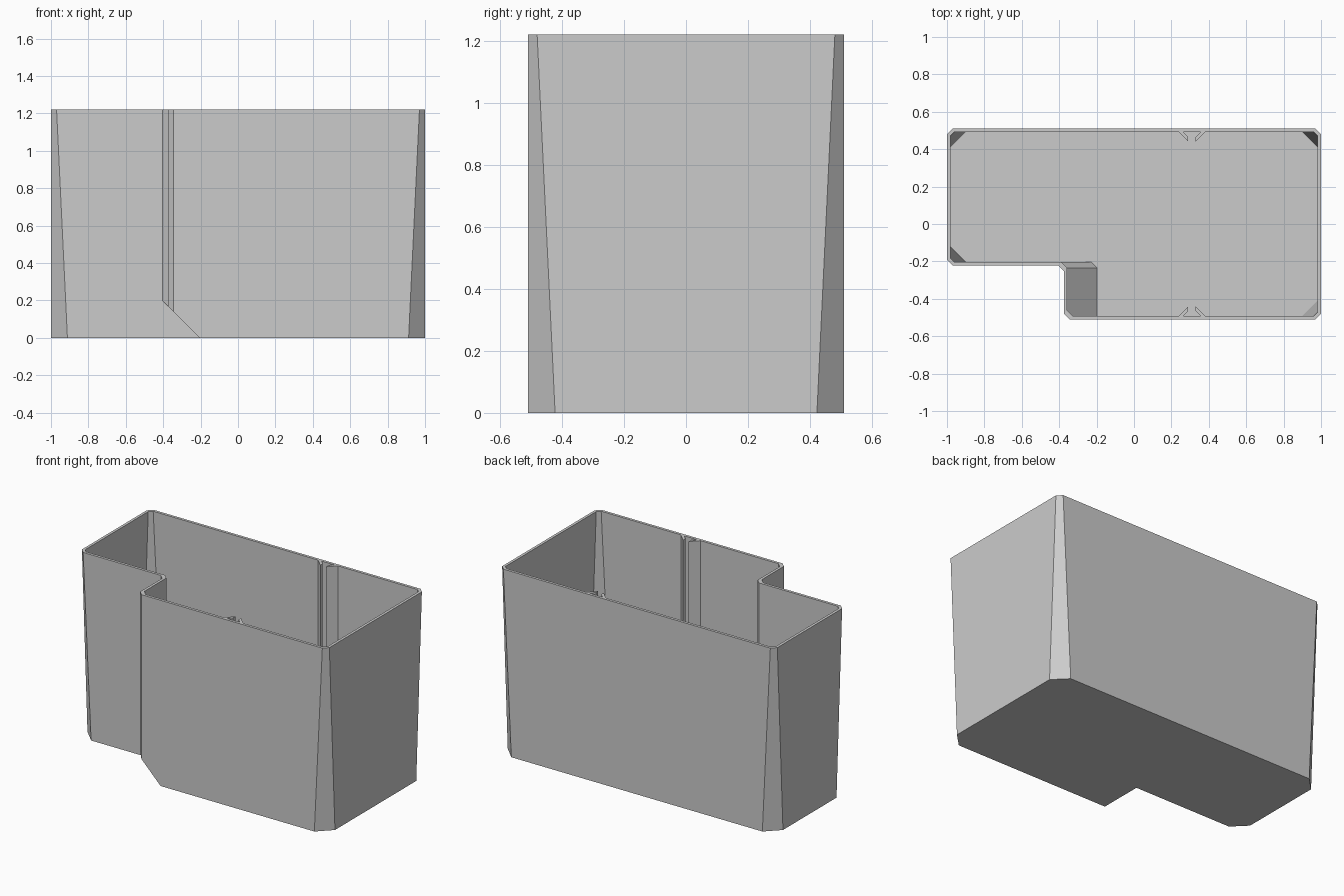
import bpy, bmesh

HEIGHT, WALL = 1.22, 0.018
BEVEL = 0.03          # constant bevel on the step corners
RAMP = -0.205         # ramp plane: x + z = RAMP

cube = bpy.data.objects.get("Cube")
if cube:
    bpy.data.objects.remove(cube, do_unlink=True)

grey = bpy.data.materials.new("plain_grey")
grey.use_nodes = True
grey.diffuse_color = (0.6, 0.6, 0.6, 1)
grey.node_tree.nodes["Principled BSDF"].inputs["Base Color"].default_value = grey.diffuse_color


def loft(name, rings):
    """Closed solid through matching rings of 3D points."""
    bm = bmesh.new()
    loops = [[bm.verts.new(p) for p in ring] for ring in rings]
    for low, high in zip(loops, loops[1:]):
        for i in range(len(low)):
            j = (i + 1) % len(low)
            bm.faces.new((low[i], low[j], high[j], high[i]))
    bm.faces.new(loops[0][::-1])
    bm.faces.new(loops[-1])
    bmesh.ops.recalc_face_normals(bm, faces=bm.faces)
    mesh = bpy.data.meshes.new(name)
    bm.to_mesh(mesh)
    bm.free()
    mesh.materials.append(grey)
    obj = bpy.data.objects.new(name, mesh)
    bpy.context.collection.objects.link(obj)
    return obj


def outline(inset, corner, z):
    """Stepped outline; the four outer corners are cut by `corner`."""
    x, y, c, b = 1 - inset, 0.51 - inset, corner, BEVEL
    step_x, step_y = -0.375 + inset, -0.222 + inset
    points = [(x, -y + c), (x, y - c), (x - c, y), (-x + c, y),
              (-x, y - c), (-x, step_y + c), (-x + c, step_y),
              (step_x - b, step_y), (step_x, step_y - b),
              (step_x, -y + b), (step_x + b, -y), (x - c, -y)]
    return [(px, py, z) for px, py in points]


def ramp_cutter(name, plane, stations):
    """Wedge below the ramp plane, swept along y with an x shift."""
    return loft(name, [[(plane + 0.3 + s, y, -0.3), (plane - 0.6 + s, y, 0.6),
                        (plane - 0.6 + s, y, -0.3)] for y, s in stations])


def subtract(target, cutter):
    cutter.hide_render = True
    mod = target.modifiers.new("cut", "BOOLEAN")
    mod.operation, mod.solver, mod.object = "DIFFERENCE", "EXACT", cutter
    bpy.context.view_layer.objects.active = target
    bpy.ops.object.modifier_apply(modifier=mod.name)
    bpy.data.objects.remove(cutter, do_unlink=True)


# Outer shell with tapering corners and a ramp under the front bay
bin_body = loft("bin_body", [outline(0, 0.088, 0), outline(0, 0.03, HEIGHT)])
subtract(bin_body, ramp_cutter("outer_ramp", RAMP, [(-0.7, 0), (-0.222, 0)]))

# Hollow inside, following the shell at wall thickness
cavity = loft("cavity", [outline(WALL, 0.083, WALL), outline(WALL, 0.017, 1.3)])
inner_y = -0.222 + WALL
subtract(cavity, ramp_cutter("inner_ramp", RAMP + WALL * 1.414,
                             [(-0.7, 0), (inner_y - BEVEL, 0), (inner_y, -BEVEL)]))
subtract(bin_body, cavity)

# Slanted fins that form a divider slot on the front and back walls
wall_y = 0.51 - WALL + 0.003
fin = [(-0.075, wall_y), (-0.02, wall_y - 0.055),
       (-0.02, wall_y - 0.03), (-0.05, wall_y)]
divider_fins = loft("divider_fins", [[(x, y, z) for x, y in fin]
                                     for z in (WALL / 2, HEIGHT)])
divider_fins.location.x = 0.31
mirror = divider_fins.modifiers.new("mirror", "MIRROR")
mirror.use_axis = (True, True, False)
mirror.use_mirror_merge = False
